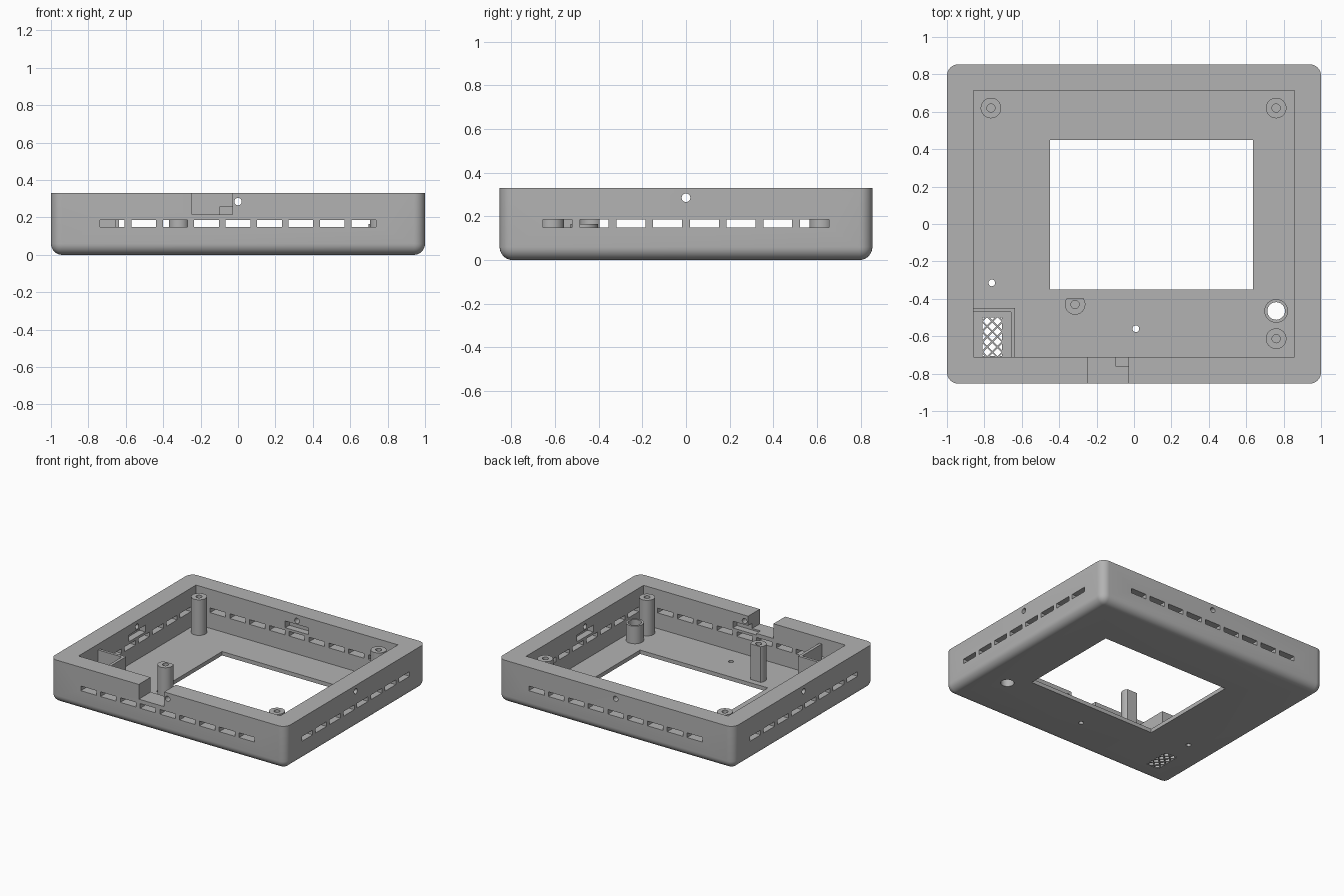
import bpy, bmesh, math
from mathutils import Matrix, Vector

if "Cube" in bpy.data.objects:
    bpy.data.objects.remove(bpy.data.objects["Cube"])

H, FLOOR = 0.33, 0.03
LX, LY = 1.0, 0.853                      # outer half sizes
IX0, IX1, IY0, IY1 = -0.857, 0.857, -0.71, 0.715   # cavity

grey = bpy.data.materials.new("grey_plastic")
grey.diffuse_color = (0.45, 0.45, 0.45, 1)
grey.use_nodes = True
grey.node_tree.nodes["Principled BSDF"].inputs["Base Color"].default_value = grey.diffuse_color


def box(bm, x0, x1, y0, y1, z0, z1):
    m = Matrix.Translation(((x0 + x1) / 2, (y0 + y1) / 2, (z0 + z1) / 2))
    m = m @ Matrix.Diagonal((x1 - x0, y1 - y0, z1 - z0, 1))
    bmesh.ops.create_cube(bm, size=1, matrix=m)


def rod(bm, p, r, length, axis="Z", n=32):
    rot = {"Z": Matrix(), "X": Matrix.Rotation(math.pi / 2, 4, "Y"),
           "Y": Matrix.Rotation(math.pi / 2, 4, "X")}[axis]
    bmesh.ops.create_cone(bm, cap_ends=True, segments=n, radius1=r, radius2=r,
                          depth=length, matrix=Matrix.Translation(p) @ rot)


def finish(name, bm):
    me = bpy.data.meshes.new(name)
    bm.to_mesh(me)
    bm.free()
    ob = bpy.data.objects.new(name, me)
    bpy.context.collection.objects.link(ob)
    me.materials.append(grey)
    return ob


def activate(ob):
    bpy.ops.object.select_all(action="DESELECT")
    ob.select_set(True)
    bpy.context.view_layer.objects.active = ob


def cut(ob, bm):
    cutter = finish("cutter", bm)
    activate(ob)
    mod = ob.modifiers.new("cut", "BOOLEAN")
    mod.operation, mod.solver, mod.object = "DIFFERENCE", "EXACT", cutter
    bpy.ops.object.modifier_apply(modifier=mod.name)
    bpy.data.objects.remove(cutter)


def smooth(ob):
    activate(ob)
    bpy.ops.object.shade_smooth_by_angle(angle=math.radians(30))


# Case body: block with rounded upright and bottom edges
bm = bmesh.new()
box(bm, -LX, LX, -LY, LY, 0, H)
edges = [e for e in bm.edges if min(v.co.z for v in e.verts) < 0.01]
bmesh.ops.bevel(bm, geom=edges, offset=0.06, segments=8, profile=0.5, affect="EDGES")
case = finish("case", bm)

# Hollow interior
bm = bmesh.new()
box(bm, IX0, IX1, IY0, IY1, FLOOR, H + 0.1)
cut(case, bm)

# Vent slots and screw holes through the walls
bm = bmesh.new()
P, W, Z0, Z1 = 0.168, 0.066, 0.15, 0.186
for s in (-1, 1):
    for i in range(9):
        c = (i - 4) * P
        y0, y1 = sorted((s * 0.66, s * 0.9))
        box(bm, c - W, c + W, y0, y1, Z0, Z1)
    for i in range(8):
        c = (i - 3.5) * P
        x0, x1 = sorted((s * 0.8, s * 1.05))
        box(bm, x0, x1, c - W, c + W, Z0, Z1)
    rod(bm, (0, s * 0.78, 0.285), 0.02, 0.24, "Y", 20)
    rod(bm, (s * 0.92, 0, 0.285), 0.02, 0.24, "X", 20)
# Floor openings: screen window, grille frame, button and sensor holes
box(bm, -0.45, 0.635, -0.35, 0.45, -0.1, 0.1)
box(bm, -0.81, -0.705, -0.705, -0.5, -0.1, 0.1)
rod(bm, (0.76, -0.465, 0), 0.047, 0.2)
rod(bm, (-0.76, -0.315, 0), 0.018, 0.2, n=20)
rod(bm, (0.01, -0.56, 0), 0.018, 0.2, n=20)
cut(case, bm)

# Nut recesses on the inside of each wall
bm = bmesh.new()
R0, R1, D = 0.205, 0.257, 0.05
box(bm, -0.1, 0.1, IY1 - 0.03, IY1 + D, R0, R1)
box(bm, -0.1, 0.1, IY0 - D, IY0 + 0.03, R0, R1)
box(bm, IX1 - 0.03, IX1 + D, -0.1, 0.1, R0, R1)
box(bm, IX0 - D, IX0 + 0.03, -0.1, 0.1, R0, R1)
cut(case, bm)

# Cable notch in the front wall
bm = bmesh.new()
box(bm, -0.245, -0.03, -0.9, -0.68, 0.217, H + 0.1)
cut(case, bm)
smooth(case)

# Screw posts with blind holes, one trimmed flat beside the window
TOP = 0.303
for name, x, y in (("post_back_left", -0.765, 0.62), ("post_back_right", 0.76, 0.62),
                   ("post_front_right", 0.76, -0.613), ("post_front_left", -0.315, -0.43)):
    bm = bmesh.new()
    rod(bm, (x, y, (TOP + FLOOR) / 2), 0.055, TOP - FLOOR)
    post = finish(name, bm)
    bm = bmesh.new()
    rod(bm, (x, y, 0.2), 0.022, 0.3, n=20)
    cut(post, bm)
    if name == "post_front_left":
        bm = bmesh.new()
        box(bm, x - 0.1, x + 0.1, -0.395, -0.3, 0, 0.5)
        cut(post, bm)
    smooth(post)

# Button guide tube around the floor hole
bm = bmesh.new()
rod(bm, (0.76, -0.465, 0.0975), 0.063, 0.135)
tube = finish("button_tube", bm)
bm = bmesh.new()
rod(bm, (0.76, -0.465, 0.1), 0.047, 0.3)
cut(tube, bm)
smooth(tube)

# Corner partition
bm = bmesh.new()
box(bm, IX0, -0.635, -0.471, -0.45, FLOOR, 0.285)
box(bm, -0.657, -0.635, IY0, -0.471, FLOOR, 0.285)
finish("corner_partition", bm)

# Grille: diagonal bars clipped to the opening
bm = bmesh.new()
GX0, GX1, GY0, GY1 = -0.81, -0.705, -0.705, -0.5
for s in (-1, 1):
    for i in range(-4, 5):
        c = (GY0 + GY1) / 2 + (i + 0.5) * 0.055     # bar height at the middle column
        mid = (GX0 + GX1) / 2
        ts = sorted(((GY0 - c) * s, (GY1 - c) * s))
        t0, t1 = max(GX0 - mid, ts[0]), min(GX1 - mid, ts[1])
        if t1 - t0 < 0.01:
            continue
        centre = Vector((mid + (t0 + t1) / 2, c + s * (t0 + t1) / 2, FLOOR / 2))
        m = (Matrix.Translation(centre) @ Matrix.Rotation(s * math.pi / 4, 4, "Z")
             @ Matrix.Diagonal(((t1 - t0) * math.sqrt(2) + 0.006, 0.009, FLOOR - 0.002, 1)))
        bmesh.ops.create_cube(bm, size=1, matrix=m)
finish("grille", bm)
